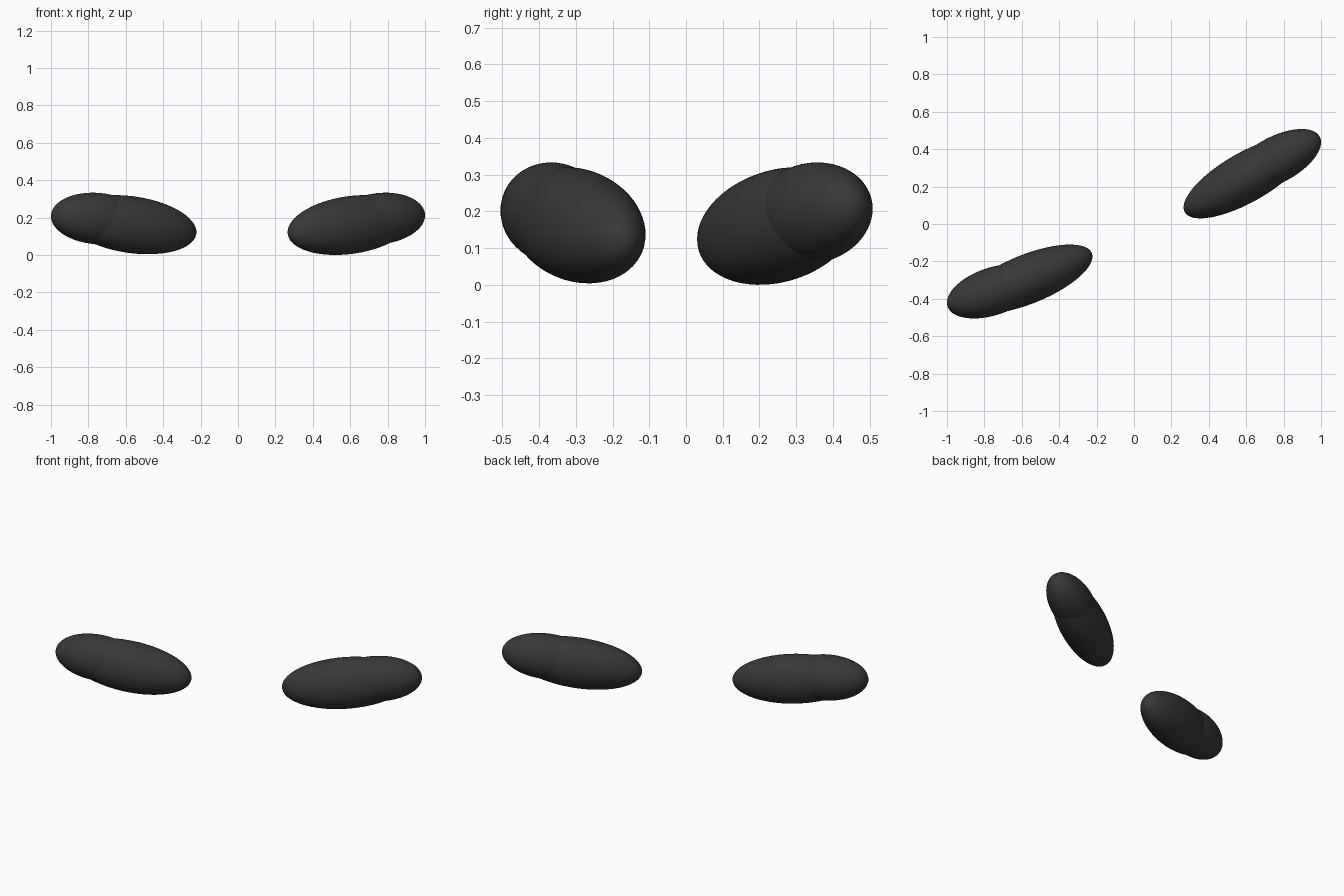
import bpy
import bmesh
from math import sqrt
from mathutils import Matrix, Vector

cube = bpy.data.objects.get("Cube")
if cube:
    bpy.data.objects.remove(cube, do_unlink=True)

# Single dark grey material
grey = bpy.data.materials.new("dark_grey")
grey.use_nodes = True
colour = (0.04, 0.04, 0.04, 1)
grey.diffuse_color = colour
grey.node_tree.nodes["Principled BSDF"].inputs["Base Color"].default_value = colour


def ellipsoid(name, centre, half, xy, xz, yz):
    """Slanted ellipsoid from its half extents and the slants between axes."""
    a = half[0]
    b = xy / a
    c = xz / a
    d = sqrt(half[1] ** 2 - b * b)
    e = (yz - b * c) / d
    f = sqrt(half[2] ** 2 - c * c - e * e)
    shape = Matrix(((a, 0, 0), (b, d, 0), (c, e, f))).to_4x4()
    bm = bmesh.new()
    bmesh.ops.create_uvsphere(bm, u_segments=64, v_segments=32, radius=1)
    bm.transform(Matrix.Translation(Vector(centre)) @ shape)
    for face in bm.faces:
        face.smooth = True
    mesh = bpy.data.meshes.new(name)
    bm.to_mesh(mesh)
    bm.free()
    mesh.materials.append(grey)
    obj = bpy.data.objects.new(name, mesh)
    bpy.context.collection.objects.link(obj)
    return obj


# Left pod: long body with a rounder outer lobe
ellipsoid("left_pod_body", (0.60, 0.25, 0.16), (0.335, 0.22, 0.16), 0.054, 0.0128, 0.008)
ellipsoid("left_pod_outer_lobe", (0.76, 0.343, 0.195), (0.24, 0.165, 0.138), 0.0225, 0.004, 0.002)

# Right pod: turned a little differently
ellipsoid("right_pod_body", (-0.57, -0.295, 0.162), (0.348, 0.185, 0.158), 0.042, -0.0139, -0.0047)
ellipsoid("right_pod_outer_lobe", (-0.755, -0.36, 0.195), (0.245, 0.145, 0.138), 0.0147, -0.003, -0.001)
